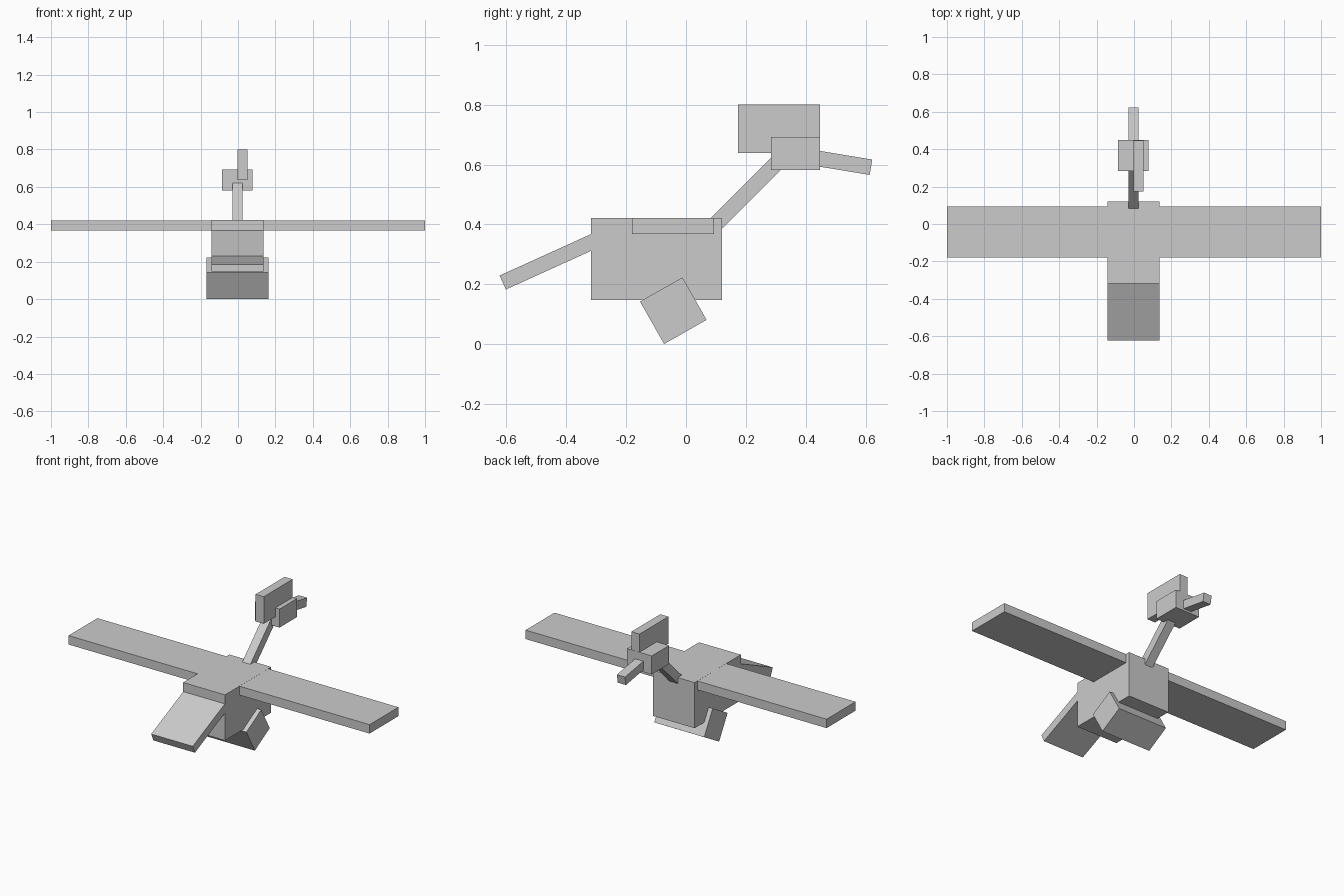
import bpy
from math import radians, cos, sin

if "Cube" in bpy.data.objects:
    bpy.data.objects.remove(bpy.data.objects["Cube"])

CX = -0.003  # the trunk parts sit a hair off the wing centre


def box(name, x, y, z, pitch=0.0):
    """Box from (min, max) ranges, pitched about x around its own centre."""
    r = (x, y, z)
    bpy.ops.mesh.primitive_cube_add(size=1, location=[(a + b) / 2 for a, b in r])
    ob = bpy.context.object
    ob.name = name
    for v in ob.data.vertices:
        v.co = [c * (b - a) for c, (a, b) in zip(v.co, r)]
    ob.rotation_euler.x = radians(pitch)
    return ob


def bar(name, width, start, length, thick, pitch):
    """Slanted bar whose centre line leaves start (y, z) towards +y at the given pitch."""
    a = radians(pitch)
    y = start[0] + cos(a) * length / 2
    z = start[1] + sin(a) * length / 2
    return box(name, (CX - width / 2, CX + width / 2),
               (y - length / 2, y + length / 2), (z - thick / 2, z + thick / 2), pitch)


# Body and wings
box("body", (CX - 0.139, CX + 0.139), (-0.318, 0.121), (0.148, 0.422))
for side, x in (("left", (-1, CX - 0.138)), ("right", (CX + 0.138, 1))):
    box(side + "_wing", x, (-0.18, 0.094), (0.368, 0.4215))

# Tail slanting down at the front of the frame
bar("tail", 0.276, (-0.612, 0.206), 0.34, 0.051, 24.4)

# Tilted foot block under the body
box("feet", (CX - 0.166, CX + 0.166), (-0.124, 0.039), (0.0305, 0.1935), 29.7)

# Neck, head, beak and offset crest
bar("neck", 0.054, (0.075, 0.377), 0.33, 0.052, 45)
box("head", (-0.086, 0.078), (0.283, 0.448), (0.581, 0.692))
bar("beak", 0.054, (0.43, 0.622), 0.19, 0.052, -9.4)
box("crest", (-0.004, 0.05), (0.173, 0.447), (0.638, 0.801))
